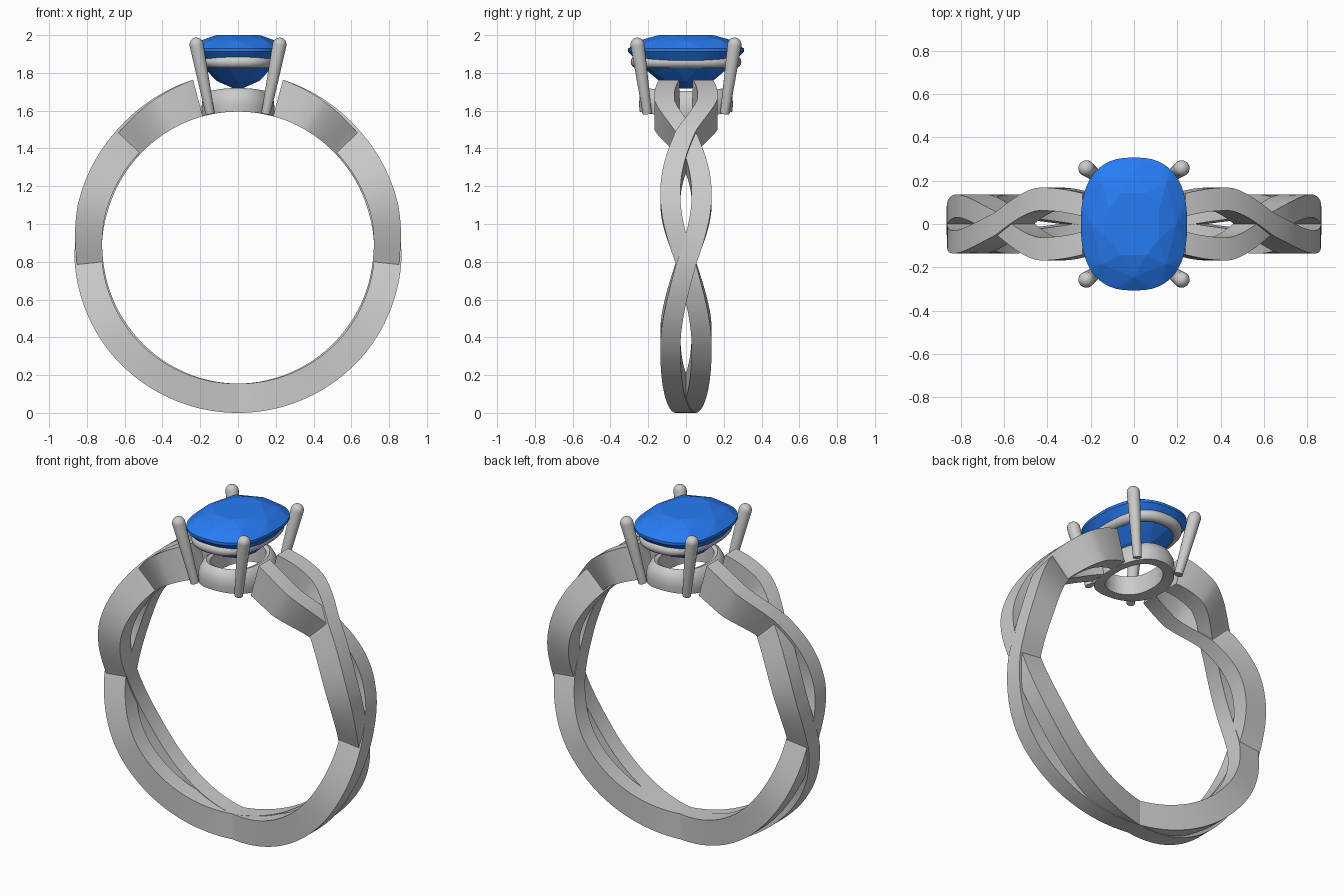
import bpy, bmesh, math
from mathutils import Vector

if "Cube" in bpy.data.objects:
    bpy.data.objects.remove(bpy.data.objects["Cube"])

CZ, R_IN = 0.875, 0.72          # finger hole centre height and radius


def finish(name, bm, smooth=30, color=None):
    bmesh.ops.recalc_face_normals(bm, faces=bm.faces)
    me = bpy.data.meshes.new(name)
    bm.to_mesh(me)
    bm.free()
    ob = bpy.data.objects.new(name, me)
    bpy.context.collection.objects.link(ob)
    if color:
        mat = bpy.data.materials.new(name + "_blue")
        mat.diffuse_color = color
        mat.use_nodes = True
        mat.node_tree.nodes["Principled BSDF"].inputs["Base Color"].default_value = mat.diffuse_color
        me.materials.append(mat)
    if smooth:
        bpy.ops.object.select_all(action='DESELECT')
        ob.select_set(True)
        bpy.context.view_layer.objects.active = ob
        bpy.ops.object.shade_smooth_by_angle(angle=math.radians(smooth))
    return ob


def loft(name, sections, loop=False, smooth=30):
    """Skin a list of closed cross-sections; cap the ends unless it loops."""
    bm = bmesh.new()
    rows = [[bm.verts.new(p) for p in s] for s in sections]
    n = len(rows[0])
    pairs = list(zip(rows, rows[1:])) + ([(rows[-1], rows[0])] if loop else [])
    for a, b in pairs:
        for i in range(n):
            j = (i + 1) % n
            bm.faces.new((a[i], a[j], b[j], b[i]))
    if not loop:
        bm.faces.new(rows[0])
        bm.faces.new(rows[-1])
    return finish(name, bm, smooth)


def lerp(table, x):
    for (x0, y0), (x1, y1) in zip(table, table[1:]):
        if x <= x1:
            return y0 + (y1 - y0) * (x - x0) / (x1 - x0)
    return table[-1][1]


def cushion(t, rx, ry, e):
    c, s = math.cos(t), math.sin(t)
    return (rx * math.copysign(abs(c) ** (2 / e), c),
            ry * math.copysign(abs(s) ** (2 / e), s))


# Two flat strands that cross several times around the finger (angles from top)
PHASE = [(15, .28), (28, .5), (46, 1), (96, 2), (128, 2.5), (180, 3)]
AMP = [(15, .115), (30, .115), (50, .083), (180, .083)]
OUTER = [(15, .92), (46, .885), (90, .862), (135, .866), (180, .875)]
SHIFT = [(15, 0), (46, .008), (75, .008), (96, -.006), (130, -.01), (180, 0)]


def strand(name, sign):
    sections = []
    steps = 220
    for k in range(steps + 1):
        a = 15 + 330 * k / steps
        d, side = (a, 1) if a <= 180 else (360 - a, -1)
        y = sign * side * lerp(AMP, d) * math.sin(math.pi * lerp(PHASE, d))
        off = sign * side * lerp(SHIFT, d)
        ro, ri, w = lerp(OUTER, d) + off, R_IN + off * .5, .053
        sn, cs = math.sin(math.radians(a)), math.cos(math.radians(a))
        sections.append([(r * sn, y + v, CZ + r * cs) for r, v in
                         ((ri, -w), (ro, -w), (ro, w), (ri, w))])
    return loft(name, sections)


strand("twist_strand_a", 1)
strand("twist_strand_b", -1)

# Base collar, its lower edge following the finger hole
WALL = [(0, 0), (.004, .04), (0, .08), (-.02, .115), (-.04, .125), (-.06, .115), (-.06, 0)]
rings = []
for k in range(64):
    t = 2 * math.pi * k / 64
    sec = []
    for o, h in WALL:
        x, y = cushion(t, .19 + o, .245 + o, 2.2)
        sec.append((x, y, CZ + math.sqrt(R_IN ** 2 - x * x) + h))
    rings.append(sec)
loft("base_collar", rings, loop=True, smooth=40)

# Round wire gallery under the stone
rings = []
for k in range(72):
    t = 2 * math.pi * k / 72
    sec = []
    for i in range(14):
        u = 2 * math.pi * i / 14
        x, y = cushion(t, .178 + .033 * math.cos(u), .26 + .033 * math.cos(u), 2.5)
        sec.append((x, y, 1.858 + .033 * math.sin(u)))
    rings.append(sec)
loft("gallery_ring", rings, loop=True, smooth=60)

# Four tapered claws with domed tips
for sx, fx in ((-1, "left"), (1, "right")):
    for sy, fy in ((-1, "front"), (1, "back")):
        a = Vector((sx * .148, sy * .205, 1.585))
        b = Vector((sx * .22, sy * .257, 1.95))
        ax = (b - a).normalized()
        u = ax.cross(Vector((0, 1, 0))).normalized()
        v = ax.cross(u)
        spine = [(a, .024), (b, .037)]
        for q in (20, 40, 60, 80):
            q = math.radians(q)
            spine.append((b + ax * .037 * math.sin(q), .037 * math.cos(q)))
        loft(f"{fy}_{fx}_claw",
             [[p + r * (u * math.cos(i * math.pi / 10) + v * math.sin(i * math.pi / 10))
               for i in range(20)] for p, r in spine], smooth=40)

# Faceted cushion stone: the hull of staggered rings (count, scale, height, turn)
bm = bmesh.new()
for n, s, z, turn in ((8, .5, 2.0, .5), (8, .8, 1.972, 0), (48, 1, 1.928, 0),
                      (48, 1, 1.912, 0), (16, .74, 1.826, .5), (8, .46, 1.757, 0),
                      (8, .1, 1.718, .5)):
    for i in range(n):
        x, y = cushion(2 * math.pi * (i + turn) / n, .245 * s, .307 * s, 2.5)
        bm.verts.new((x, y, z))
hull = bmesh.ops.convex_hull(bm, input=bm.verts)
loose = [v for v in bm.verts if not v.link_faces]
bmesh.ops.delete(bm, geom=loose, context='VERTS')
finish("cushion_stone", bm, smooth=0, color=(.02, .2, .9, 1))
